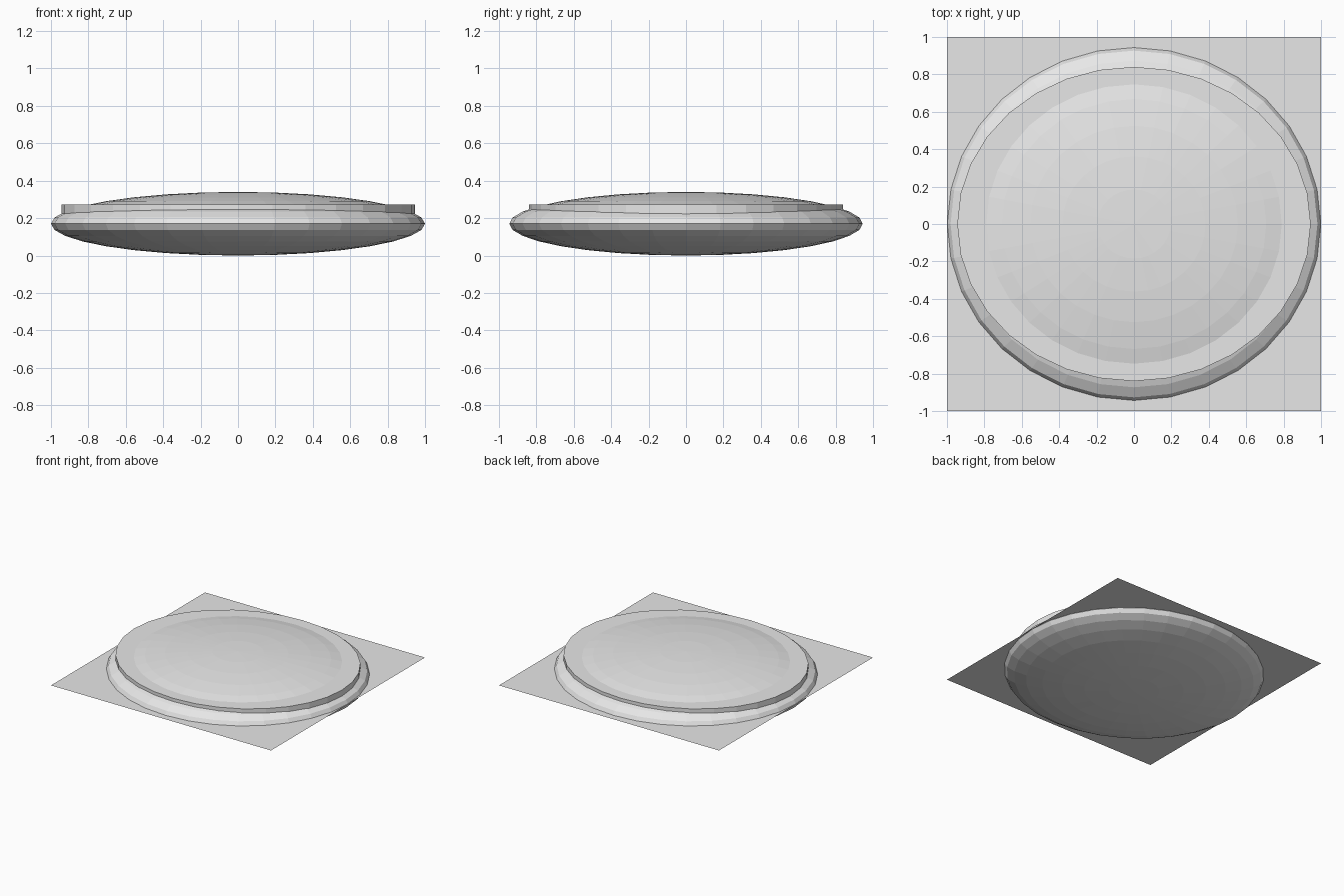
import bpy

if "Cube" in bpy.data.objects:
    bpy.data.objects.remove(bpy.data.objects["Cube"])

MID = 0.17  # height of the widest ring and of the sheet

grey = bpy.data.materials.new("light grey")
grey.diffuse_color = (0.8, 0.8, 0.8, 1.0)
grey.use_nodes = True
grey.node_tree.nodes["Principled BSDF"].inputs["Base Color"].default_value = grey.diffuse_color


def finish(name, scale=(1, 1, 1)):
    """Name, scale and colour the newest primitive (flat shaded)."""
    ob = bpy.context.object
    ob.name = name
    ob.scale = scale
    bpy.ops.object.transform_apply(location=False, rotation=False, scale=True)
    ob.data.materials.append(grey)
    return ob


# flattened oval body
bpy.ops.mesh.primitive_uv_sphere_add(segments=32, ring_count=16, radius=1,
                                     location=(0, 0, MID))
finish("body", (1.0, 0.945, MID))

# raised oval step around the top, its base hidden inside the body
step_bottom, step_top = 0.18, 0.273
bpy.ops.mesh.primitive_cylinder_add(vertices=32, radius=1, depth=1,
                                    location=(0, 0, (step_bottom + step_top) / 2))
finish("top_step", (0.945, 0.84, step_top - step_bottom))

# thin square sheet through the middle
bpy.ops.mesh.primitive_plane_add(size=2, location=(0, 0, MID + 0.003))
finish("square_sheet")
